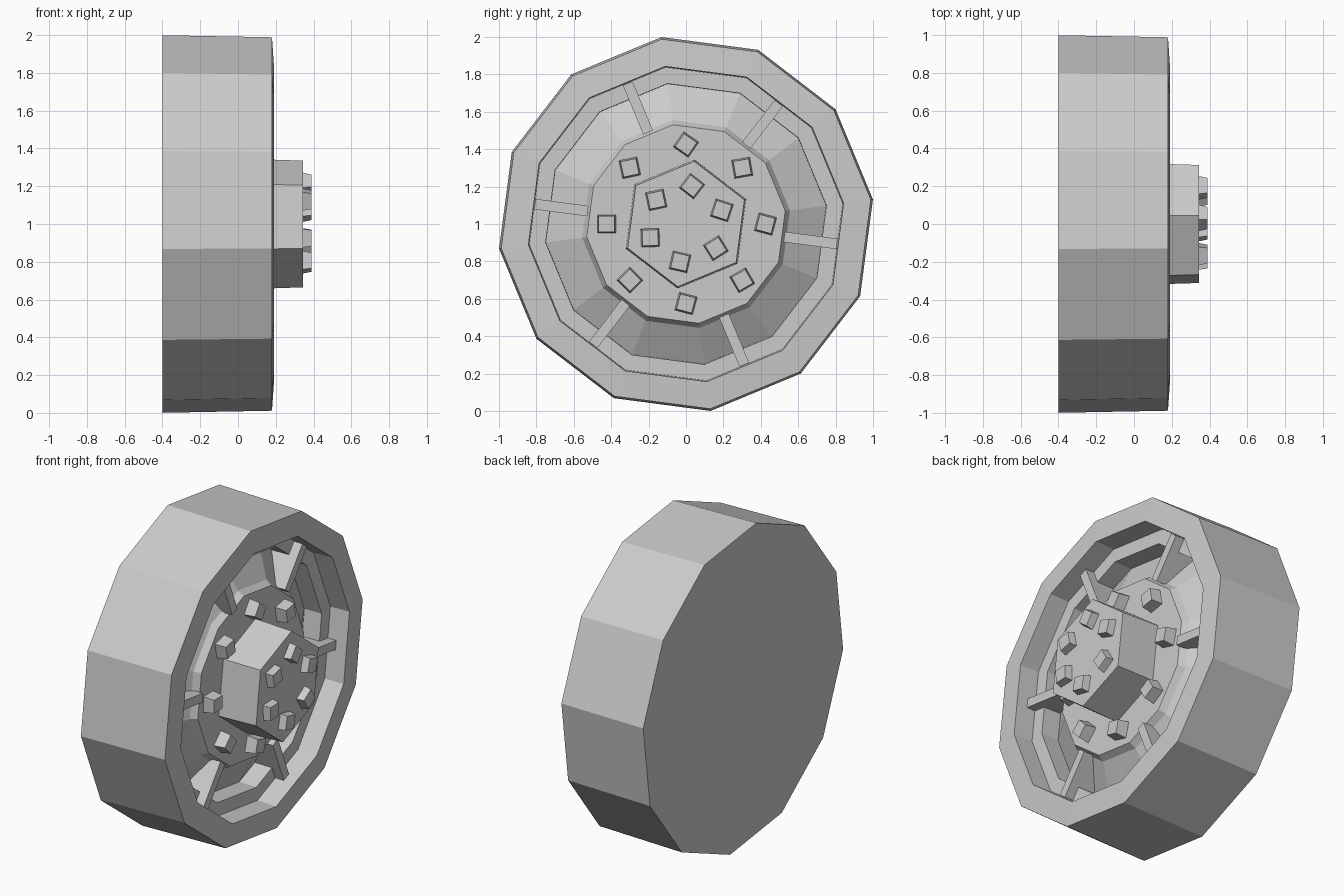
import bpy, bmesh
from math import cos, sin, radians
from mathutils import Matrix, Vector

if "Cube" in bpy.data.objects:
    bpy.data.objects.remove(bpy.data.objects["Cube"])


def finish(name, bm):
    bmesh.ops.recalc_face_normals(bm, faces=bm.faces)
    me = bpy.data.meshes.new(name)
    bm.to_mesh(me)
    bm.free()
    ob = bpy.data.objects.new(name, me)
    bpy.context.collection.objects.link(ob)
    return ob


def lathe(name, profile, sides, phase):
    """Turn (x, radius) points about the axle; both ends are capped."""
    bm = bmesh.new()
    rings = []
    for x, r in profile:
        angles = [radians(phase + 360 * i / sides) for i in range(sides)]
        rings.append([bm.verts.new((x, r * cos(a), 1 + r * sin(a))) for a in angles])
    for a, b in zip(rings, rings[1:]):
        for i in range(sides):
            j = (i + 1) % sides
            bm.faces.new((a[i], a[j], b[j], b[i]))
    bm.faces.new(rings[0])
    bm.faces.new(rings[-1])
    return finish(name, bm)


def stud(name, x, height, radius, angle, turn, size=0.1):
    """Small tapered square stud facing +x."""
    bm = bmesh.new()
    bmesh.ops.create_cone(bm, cap_ends=True, segments=4, radius1=size * 0.707,
                          radius2=size * 0.59, depth=height)
    bmesh.ops.rotate(bm, verts=bm.verts, matrix=Matrix.Rotation(radians(45), 3, 'Z'))
    bmesh.ops.rotate(bm, verts=bm.verts, matrix=Matrix.Rotation(radians(90), 3, 'Y'))
    bmesh.ops.rotate(bm, verts=bm.verts, matrix=Matrix.Rotation(radians(turn), 3, 'X'))
    a = radians(angle)
    bmesh.ops.translate(bm, verts=bm.verts, vec=Vector(
        (x + height / 2, radius * cos(a), 1 + radius * sin(a))))
    finish(name, bm)


def spoke(name, angle):
    """Flat radial rib bridging the groove between hub and rim."""
    bm = bmesh.new()
    bmesh.ops.create_cube(bm, size=1)
    bmesh.ops.scale(bm, verts=bm.verts, vec=(0.18, 0.285, 0.056))
    bmesh.ops.translate(bm, verts=bm.verts, vec=(0.03, 0.672, 0))
    bmesh.ops.rotate(bm, verts=bm.verts, matrix=Matrix.Rotation(radians(angle), 3, 'X'))
    bmesh.ops.translate(bm, verts=bm.verts, vec=(0, 0, 1))
    finish(name, bm)


# Tyre, stepped rim, groove and raised hub in one turned profile
lathe("wheel", [(-0.40, 1.008), (0.18, 0.997), (0.19, 0.85), (0.06, 0.845),
                (0.06, 0.757), (-0.06, 0.755), (0.05, 0.56), (0.09, 0.535)], 12, 7.5)

# Hexagonal axle cap
lathe("axle_cap", [(0.08, 0.347), (0.345, 0.338)], 6, 22.5)

# Ribs
for k in range(6):
    spoke(f"rib_{k + 1}", -7.5 + 60 * k)

# Wheel studs around the hub
for k, turn in enumerate((-15, 10, -35, 12, 0, 45, -15, 30)):
    stud(f"hub_stud_{k + 1}", 0.085, 0.075, 0.425, 45 * k, turn)

# Studs on the cap
for k, turn in enumerate((-18, -38, 12, 2, -13, 32)):
    stud(f"cap_stud_{k + 1}", 0.34, 0.05, 0.205, 21 + 60 * k, turn)
